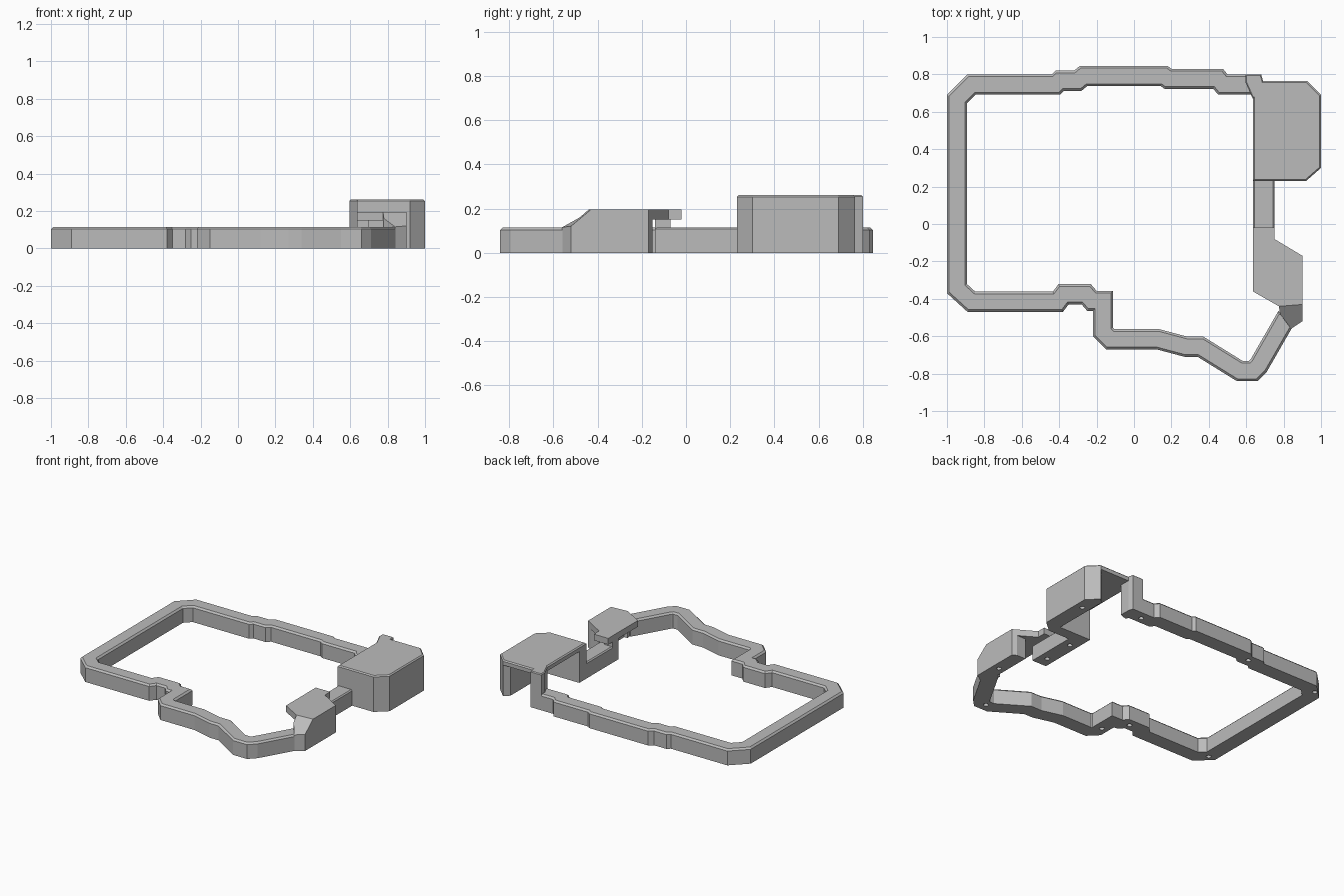
import bpy
import bmesh
from mathutils import Vector

old = bpy.data.objects.get("Cube")
if old:
    bpy.data.objects.remove(old, do_unlink=True)

grey = bpy.data.materials.new("plain_grey")
grey.use_nodes = True
COLOUR = (0.5, 0.5, 0.5, 1)
grey.diffuse_color = COLOUR
grey.node_tree.nodes["Principled BSDF"].inputs["Base Color"].default_value = COLOUR


def make_object(name, bm):
    bmesh.ops.recalc_face_normals(bm, faces=bm.faces)
    mesh = bpy.data.meshes.new(name)
    bm.to_mesh(mesh)
    bm.free()
    mesh.materials.append(grey)
    obj = bpy.data.objects.new(name, mesh)
    bpy.context.collection.objects.link(obj)
    return obj


def prism(name, outline, low, high, chamfer=0.0):
    """Upright prism; high is one height or one per corner."""
    bm = bmesh.new()
    tops = high if isinstance(high, list) else [high] * len(outline)
    base = [bm.verts.new((x, y, low)) for x, y in outline]
    top = [bm.verts.new((x, y, z)) for (x, y), z in zip(outline, tops)]
    bm.faces.new(base)
    cap = bm.faces.new(top)
    for i in range(len(base)):
        j = (i + 1) % len(base)
        bm.faces.new((base[i], base[j], top[j], top[i]))
    bmesh.ops.recalc_face_normals(bm, faces=bm.faces)
    if chamfer:
        bmesh.ops.bevel(bm, geom=list(cap.edges), offset=chamfer,
                        segments=1, affect='EDGES')
    return make_object(name, bm)


def offset_path(points, width):
    """Mitred copy of an open path, shifted to its left."""
    pts = [Vector(p) for p in points]
    result = []
    for i, p in enumerate(pts):
        a = (p - pts[i - 1]).normalized() if i else (pts[1] - p).normalized()
        b = (pts[i + 1] - p).normalized() if i + 1 < len(pts) else a
        na, nb = Vector((-a.y, a.x)), Vector((-b.y, b.x))
        mitre = (na + nb).normalized()
        result.append(tuple(p + mitre * (width / mitre.dot(na))))
    return result


# Rim: outer edge runs anticlockwise from the back right corner
back_edge = [(.66, .80), (.50, .80), (.475, .83), (.20, .83), (.18, .845),
             (-.29, .845), (-.32, .82), (-.42, .82), (-.44, .80),
             (-.89, .80), (-1, .69)]
front_edge = [(-1, -.37), (-.89, -.47), (-.38, -.47), (-.35, -.43),
              (-.28, -.43), (-.25, -.465), (-.22, -.465), (-.22, -.60),
              (-.15, -.67), (.12, -.67), (.27, -.71), (.34, -.71),
              (.55, -.84), (.66, -.84), (.71, -.79), (.865, -.52)]
outer = back_edge + front_edge
rim = prism("rim", outer + offset_path(outer, .108)[::-1], 0, .115, .012)

# Link between the two raised housings
link = prism("link", [(.635, -.14), (.75, -.14), (.75, .25), (.635, .25)],
             0, .115, .008)

# Large housing: lid, L-shaped wall and corner post, open at back and inside
prism("large_lid", [(.635, .23), (.92, .23), (1, .30), (1, .69), (.925, .765),
                    (.635, .765)], .225, .26, .008)
large_wall = prism("large_wall",
                   [(.635, .23), (.92, .23), (1, .30), (1, .69), (.925, .765),
                    (.89, .73), (.89, .31), (.635, .31)], 0, .24)
prism("corner_post", [(.595, .80), (.68, .80), (.69, .765), (.69, .69),
                      (.635, .67), (.595, .76)], 0, .26, .006)

# Small housing: lid, side wall, sloping end and support for the lid
prism("small_lid", [(.635, -.02), (.75, -.02), (.75, -.08), (.90, -.17),
                    (.90, -.43), (.775, -.44), (.635, -.36)], .15, .195)
small_wall = prism("small_wall", [(.90, -.44), (.90, -.17), (.87, -.152),
                                  (.80, -.152), (.80, -.44)], 0, .18)
prism("sloping_end", [(.775, -.44), (.78, -.48), (.84, -.56), (.90, -.52),
                      (.90, -.43)], 0, [.195, .16, .115, .12, .195])
prism("lid_support", [(.635, -.14), (.70, -.14), (.70, -.07), (.635, -.07)],
      .09, .16)


def drill(obj, spots):
    """Cut blind screw holes into the underside."""
    bm = bmesh.new()
    for x, y in spots:
        made = bmesh.ops.create_cone(bm, cap_ends=True, segments=16,
                                     radius1=.017, radius2=.017, depth=.12)
        bmesh.ops.translate(bm, verts=made["verts"], vec=(x, y, .02))
    cutter = make_object("hole_cutter", bm)
    cutter.hide_render = True
    cut = obj.modifiers.new("holes", 'BOOLEAN')
    cut.operation = 'DIFFERENCE'
    cut.solver = 'EXACT'
    cut.object = cutter
    graph = bpy.context.evaluated_depsgraph_get()
    mesh = bpy.data.meshes.new_from_object(obj.evaluated_get(graph))
    obj.modifiers.clear()
    obj.data = mesh
    bpy.data.objects.remove(cutter, do_unlink=True)


drill(rim, [(-.93, .73), (-.33, .77), (.56, .74), (-.94, -.36), (-.28, -.38),
            (-.17, -.53), (.61, -.78)])
drill(link, [(.69, -.06), (.69, .17)])
drill(large_wall, [(.945, .60)])
drill(small_wall, [(.85, -.36)])
